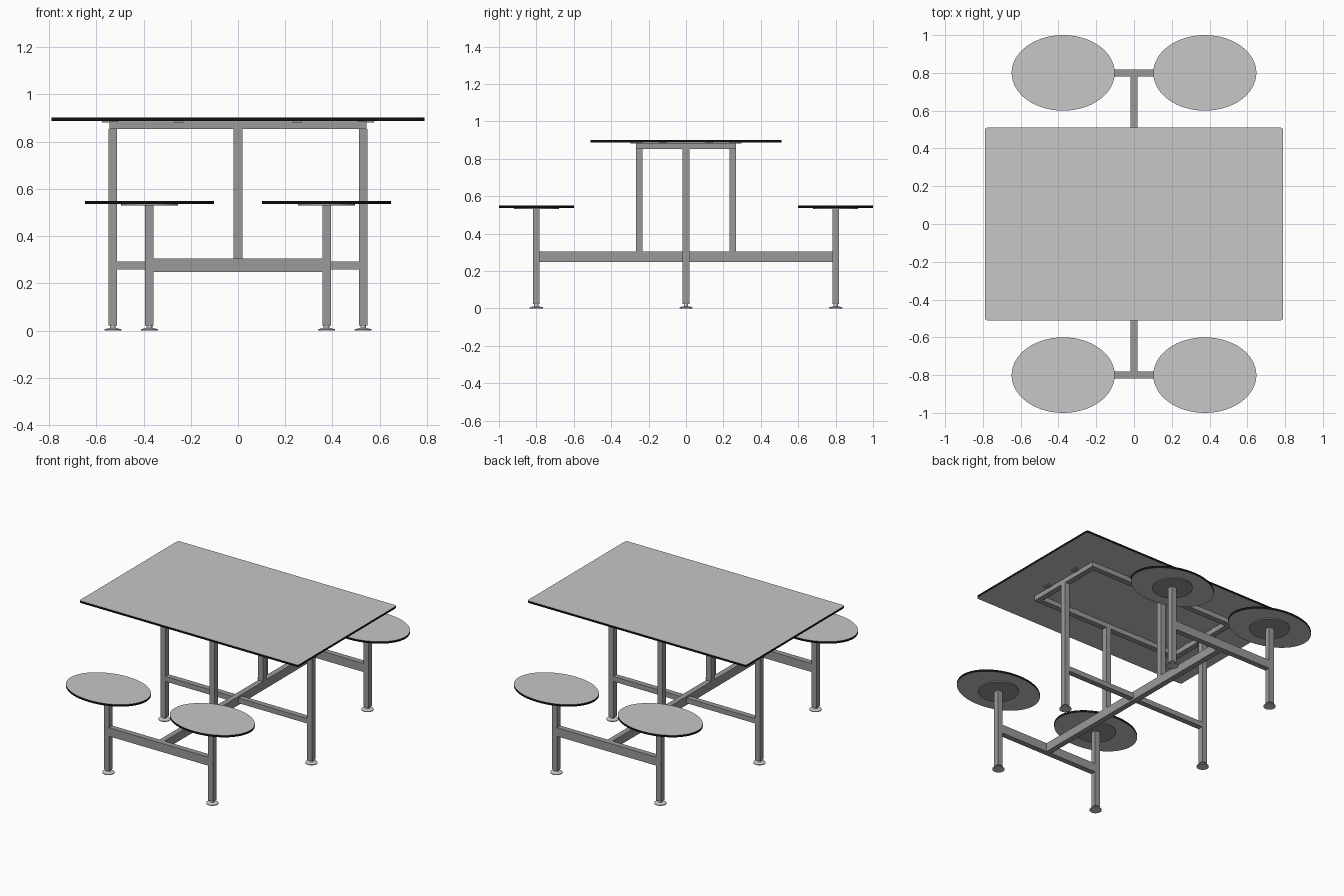
import bpy
import bmesh
from math import cos, sin, pi, radians
from mathutils import Matrix

cube = bpy.data.objects.get("Cube")
if cube:
    bpy.data.objects.remove(cube, do_unlink=True)


def material(name, value):
    m = bpy.data.materials.new(name)
    color = (value, value, value, 1)
    m.diffuse_color = color
    m.use_nodes = True
    m.node_tree.nodes["Principled BSDF"].inputs["Base Color"].default_value = color
    return m


LAMINATE = material("light grey laminate", 0.57)
EDGE = material("black edging", 0.005)
STEEL = material("grey steel", 0.32)
GLIDE = material("pale foot metal", 0.62)

TUBE = 0.036          # square tube width
LEG_X = 0.53          # table legs
SEAT_X, SEAT_Y = 0.375, 0.8
FRAME_X, FRAME_Y = 0.545, 0.268
BEAM_Z0, BEAM_Z1 = 0.248, 0.304
FRAME_Z0, FRAME_Z1 = 0.853, 0.884


def finish(name, bm, *mats):
    bmesh.ops.recalc_face_normals(bm, faces=bm.faces[:])
    mesh = bpy.data.meshes.new(name)
    bm.to_mesh(mesh)
    bm.free()
    for m in mats:
        mesh.materials.append(m)
    obj = bpy.data.objects.new(name, mesh)
    bpy.context.collection.objects.link(obj)
    return obj


def smooth(obj):
    bpy.ops.object.select_all(action="DESELECT")
    obj.select_set(True)
    bpy.context.view_layer.objects.active = obj
    bpy.ops.object.shade_smooth_by_angle(angle=radians(35))


def box(name, x0, x1, y0, y1, z0, z1):
    bm = bmesh.new()
    size = Matrix.Diagonal((x1 - x0, y1 - y0, z1 - z0, 1))
    mid = Matrix.Translation(((x0 + x1) / 2, (y0 + y1) / 2, (z0 + z1) / 2))
    bmesh.ops.create_cube(bm, size=1, matrix=mid @ size)
    return finish(name, bm, STEEL)


def post(name, x, y, z0, z1):
    h = TUBE / 2
    return box(name, x - h, x + h, y - h, y + h, z0, z1)


def slab(name, outline, z0, z1):
    """Laminate board with black edging round its side."""
    bm = bmesh.new()
    face = bm.faces.new([bm.verts.new((x, y, z0)) for x, y in outline])
    ext = bmesh.ops.extrude_face_region(bm, geom=[face])
    top = [v for v in ext["geom"] if isinstance(v, bmesh.types.BMVert)]
    bmesh.ops.translate(bm, verts=top, vec=(0, 0, z1 - z0))
    bm.normal_update()
    for f in bm.faces:
        f.material_index = 0 if abs(f.normal.z) > 0.5 else 1
    smooth(finish(name, bm, LAMINATE, EDGE))


def ellipse(cx, cy, rx, ry, n):
    return [(cx + rx * cos(2 * pi * i / n), cy + ry * sin(2 * pi * i / n)) for i in range(n)]


def cone(name, x, y, z0, z1, r0, r1, mat):
    bm = bmesh.new()
    bmesh.ops.create_cone(bm, cap_ends=True, segments=32, radius1=r0, radius2=r1, depth=z1 - z0,
                          matrix=Matrix.Translation((x, y, (z0 + z1) / 2)))
    smooth(finish(name, bm, mat))


def foot(name, x, y):
    cone(name + "_pad", x, y, 0, 0.005, 0.036, 0.036, GLIDE)
    cone(name + "_dome", x, y, 0.005, 0.011, 0.036, 0.014, GLIDE)
    cone(name + "_stem", x, y, 0.011, 0.024, 0.012, 0.012, GLIDE)


# Table top with small rounded corners
corners = []
for k, (sx, sy) in enumerate([(1, 1), (-1, 1), (-1, -1), (1, -1)]):
    for i in range(6):
        a = (k + i / 5) * pi / 2
        corners.append((sx * 0.775 + 0.015 * cos(a), sy * 0.495 + 0.015 * sin(a)))
slab("table_top", corners, 0.888, 0.901)

# Low beams
h = TUBE / 2
box("main_beam", -h, h, -SEAT_Y + h, SEAT_Y - h, BEAM_Z0, BEAM_Z1)
box("cross_beam", -LEG_X + h, LEG_X - h, -h, h, 0.259, 0.292)

for sx, side in ((1, "left"), (-1, "right")):
    # Table legs and short rails of the top frame
    post(side + "_table_leg", sx * LEG_X, 0, 0.022, FRAME_Z0)
    foot(side + "_table_foot", sx * LEG_X, 0)
    x0, x1 = sorted((sx * FRAME_X, sx * (FRAME_X - TUBE)))
    box(side + "_frame_rail", x0, x1, -FRAME_Y, FRAME_Y, FRAME_Z0, FRAME_Z1)
    # Fixing tabs on the short rails
    for y in (-0.125, 0.125):
        x0, x1 = sorted((sx * (FRAME_X - TUBE), sx * 0.575))
        box(side + "_fixing_tab", x0, x1, y - 0.02, y + 0.02, 0.881, 0.888)

for sy, end in ((-1, "front"), (1, "back")):
    # Long rail of the top frame and its middle post
    y0, y1 = sorted((sy * FRAME_Y, sy * (FRAME_Y - TUBE)))
    box(end + "_frame_rail", -FRAME_X + TUBE, FRAME_X - TUBE, y0, y1, FRAME_Z0, FRAME_Z1)
    post(end + "_middle_post", 0, sy * (FRAME_Y - h), BEAM_Z1, FRAME_Z0)
    for x in (-0.25, 0.25):
        y0, y1 = sorted((sy * (FRAME_Y - TUBE), sy * 0.298))
        box(end + "_fixing_tab", x - 0.02, x + 0.02, y0, y1, 0.881, 0.888)
    # Seat bar joining the two seat legs
    box(end + "_seat_bar", -SEAT_X + h, SEAT_X - h, sy * SEAT_Y - h, sy * SEAT_Y + h,
        BEAM_Z0, BEAM_Z1)
    for sx, side in ((1, "left"), (-1, "right")):
        name = end + "_" + side + "_seat"
        x, y = sx * SEAT_X, sy * SEAT_Y
        post(name + "_leg", x, y, 0.022, 0.532)
        foot(name + "_foot", x, y)
        cone(name + "_plate", x, y, 0.53, 0.537, 0.12, 0.12, STEEL)
        slab(name, ellipse(x, y, 0.273, 0.2, 64), 0.536, 0.549)
